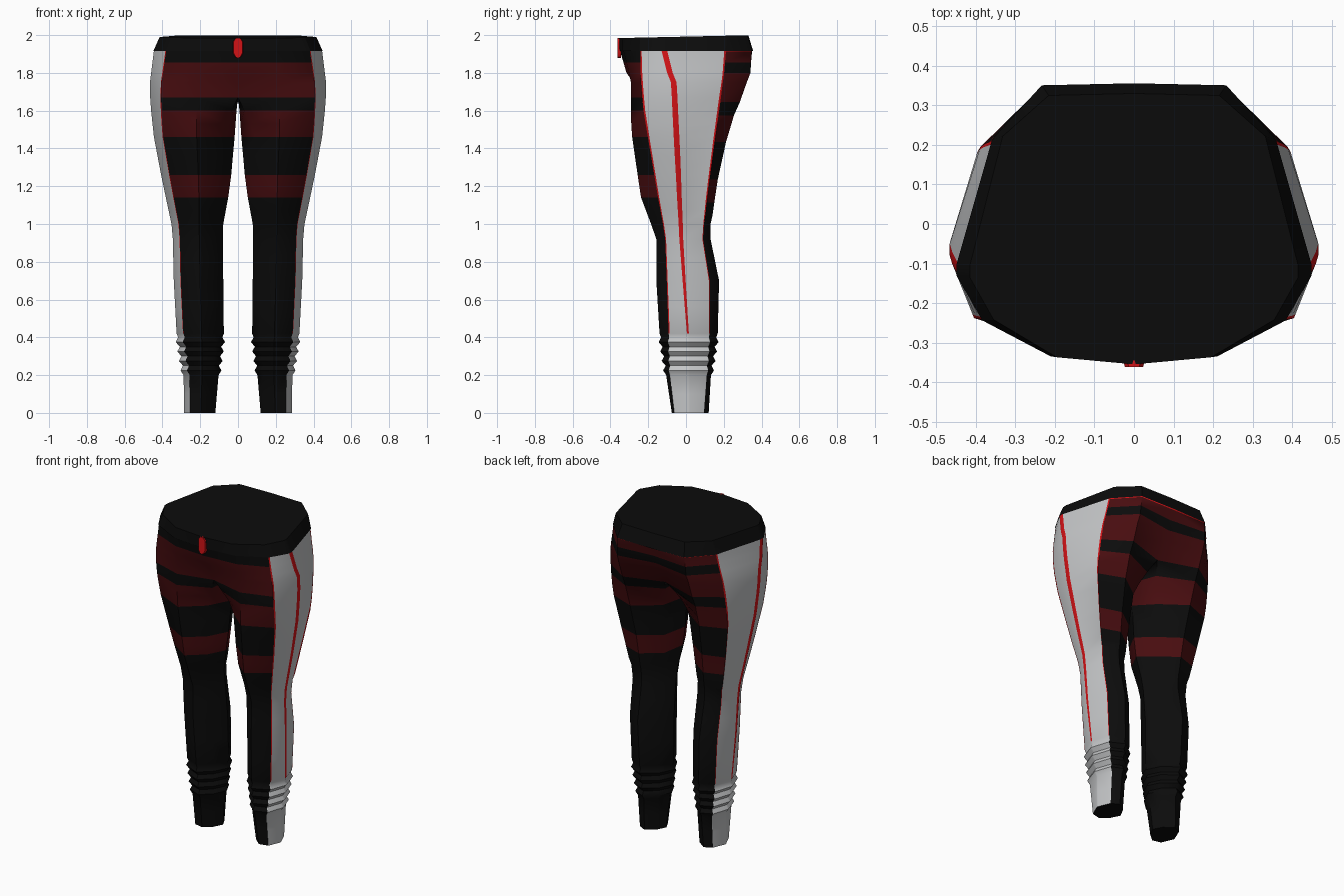
import bpy, bmesh, math

if "Cube" in bpy.data.objects:
    bpy.data.objects.remove(bpy.data.objects["Cube"])

def material(name, rgb):
    m = bpy.data.materials.new(name)
    m.diffuse_color = (*rgb, 1)
    m.use_nodes = True
    m.node_tree.nodes["Principled BSDF"].inputs["Base Color"].default_value = m.diffuse_color
    return m

MATS = [material("black cloth", (0.0035, 0.0035, 0.0035)),
        material("dark red cloth", (0.065, 0.004, 0.005)),
        material("light grey panel", (0.55, 0.56, 0.57)),
        material("bright red trim", (0.65, 0.006, 0.008))]
BLACK, DARK, GREY, RED = range(4)

# height, inner x, outer x, front y, back y, panel front y, panel back y, side stripe y
KEYS = [
    (0.00, .120, .285, -.075, .120, -.062, .095, .015),
    (0.20, .103, .288, -.105, .132, -.085, .110, .015),
    (0.42, .075, .325, -.140, .168, -.092, .125, .010),
    (0.70, .078, .340, -.157, .175, -.102, .125, -.010),
    (0.92, .080, .345, -.157, .130, -.110, .090, -.025),
    (1.00, .078, .352, -.185, .130, -.122, .095, -.028),
    (1.14, .052, .382, -.238, .150, -.148, .110, -.035),
    (1.26, .036, .407, -.256, .168, -.168, .125, -.040),
    (1.46, .018, .445, -.285, .212, -.202, .152, -.050),
    (1.60, .008, .460, -.297, .255, -.225, .172, -.057),
    (1.67, .000, .465, -.300, .287, -.232, .182, -.060),
    (1.75, .000, .466, -.303, .325, -.238, .195, -.065),
    (1.80, .000, .460, -.315, .345, -.240, .202, -.085),
    (1.92, .000, .445, -.350, .353, -.242, .212, -.115),
    (2.00, .000, .415, -.355, .330, -.242, .222, -.120)]
CROTCH = 1.67

def clamp(v):
    return max(0.0, min(1.0, v))

def lerp(a, b, t):
    return a + (b - a) * t

def section(z):
    for a, b in zip(KEYS, KEYS[1:]):
        if z <= b[0] + 1e-6:
            t = (z - a[0]) / (b[0] - a[0])
            return [lerp(p, q, t) for p, q in zip(a, b)]

def ring(z, puff=0.0):
    """Eleven points round one leg, from the inner middle past the front."""
    _, xi, xo, yf, yb, pf, pb, sy = section(z)
    xi, xo, yf, yb, pf, pb = xi - puff, xo + puff, yf - puff, yb + puff, pf - puff / 2, pb + puff / 2
    w, d = xo - xi, yb - yf
    open_x = 1 - clamp((z - 1.46) / 0.21)
    tuck_f = 0.22 * d * (1 - clamp((z - 1.52) / 0.28))
    tuck_b = 0.22 * d * (1 - clamp((z - 1.52) / 0.40))
    hip = clamp((z - 1.5) / 0.4)
    half = lerp(0.005, 0.015, clamp((z - 0.4) / 1.0))
    xf, xb = xo * lerp(.89, .855, hip), xo * lerp(.89, .80, hip)
    a, s0, s1, b = (xf, pf), (xo, sy - half), (xo, sy + half), (xb, pb)
    trim = lambda p, q, t: (lerp(p[0], q[0], t), lerp(p[1], q[1], t))
    pts = [(xi, (yf + yb) / 2),
           (xi + .17 * w * open_x, yf + tuck_f),
           (xi + .47 * w, yf + .018 * hip),
           a, trim(a, s0, .06), s0, s1, trim(b, s1, .03), b,
           (xi + .52 * w, yb - .005 * hip),
           (xi + .17 * w * open_x, yb - tuck_b)]
    # stripes sit a little lower at the back
    drop = 0.025 if 1.05 < z < 1.72 else 0.0
    return [(x, y, z - (drop if i >= 8 else 0)) for i, (x, y) in enumerate(pts)]

def cloth_colour(z, col):
    front = col in (0, 1, 2)
    if z > 1.912:
        return BLACK if front else RED
    if z > 1.855:
        return BLACK if front else DARK
    if z > 1.80:
        return DARK if front else BLACK
    if z > 1.67 or 1.46 < z < 1.60 or 1.14 < z < 1.26:
        return DARK
    return BLACK

def colour(z, col):
    if 4 <= col <= 7 or col == 3:
        return RED if col in (3, 5, 7) and z > 0.42 else GREY
    return cloth_colour(z, col)

def finish(bm, name, angle=50):
    """Make a mirrored, smooth-shaded object from the right half."""
    bmesh.ops.recalc_face_normals(bm, faces=bm.faces)
    me = bpy.data.meshes.new(name)
    bm.to_mesh(me)
    bm.free()
    for m in MATS:
        me.materials.append(m)
    ob = bpy.data.objects.new(name, me)
    bpy.context.collection.objects.link(ob)
    bpy.ops.object.select_all(action='DESELECT')
    ob.select_set(True)
    bpy.context.view_layer.objects.active = ob
    bpy.ops.object.shade_smooth_by_angle(angle=math.radians(angle))
    mod = ob.modifiers.new("Mirror", 'MIRROR')
    mod.merge_threshold = 0.0005
    return ob

# Trouser legs and hips: rings lofted upward, with gathered folds at the ankle
levels = [(0, 0), (.10, 0), (.20, 0)]
for i in range(4):
    levels += [(.225 + .05 * i, .012), (.25 + .05 * i, -.005)]
levels += [(z, 0) for z in (.42, .56, .70, .82, .92, 1.0, 1.07, 1.14, 1.20, 1.26, 1.36, 1.46,
                            1.53, 1.60, 1.67, 1.75, 1.80, 1.855, 1.912, 1.92)]
bm = bmesh.new()
rings = [[bm.verts.new(p) for p in ring(z, f)] for z, f in levels]
for (z0, _), (z1, _), r0, r1 in zip(levels, levels[1:], rings, rings[1:]):
    for c in range(11):
        if z0 >= CROTCH - 1e-4 and c in (0, 10):
            continue                      # no inner wall above the crotch
        n = (c + 1) % 11
        f = bm.faces.new((r0[c], r0[n], r1[n], r1[c]))
        f.material_index = colour((z0 + z1) / 2, c)
bm.faces.new(rings[0]).material_index = BLACK
finish(bm, "trouser_legs")

# Waistband with closed top, tilted slightly toward the front
bm = bmesh.new()
low = [bm.verts.new((x * 1.008, y * 1.008, 1.915)) for x, y, z in ring(1.92)[1:]]
top = [bm.verts.new((x, y, 1.992 + .022 * y)) for x, y, z in ring(2.0)[1:]]
for c in range(9):
    bm.faces.new((low[c], low[c + 1], top[c + 1], top[c]))
bm.faces.new(top)
finish(bm, "waistband", 30)

# Front fastener: a narrow bevelled tab
bm = bmesh.new()
outline = [(0, 1.985), (.016, 1.982), (.027, 1.965), (.027, 1.905), (.014, 1.883), (0, 1.878)]
back = [bm.verts.new((x, -.345, z)) for x, z in outline]
face = [bm.verts.new((x * .85, -.362, z)) for x, z in outline]
for i in range(5):
    bm.faces.new((back[i], back[i + 1], face[i + 1], face[i]))
bm.faces.new(face)
for f in bm.faces:
    f.material_index = RED
finish(bm, "front_fastener", 30)
